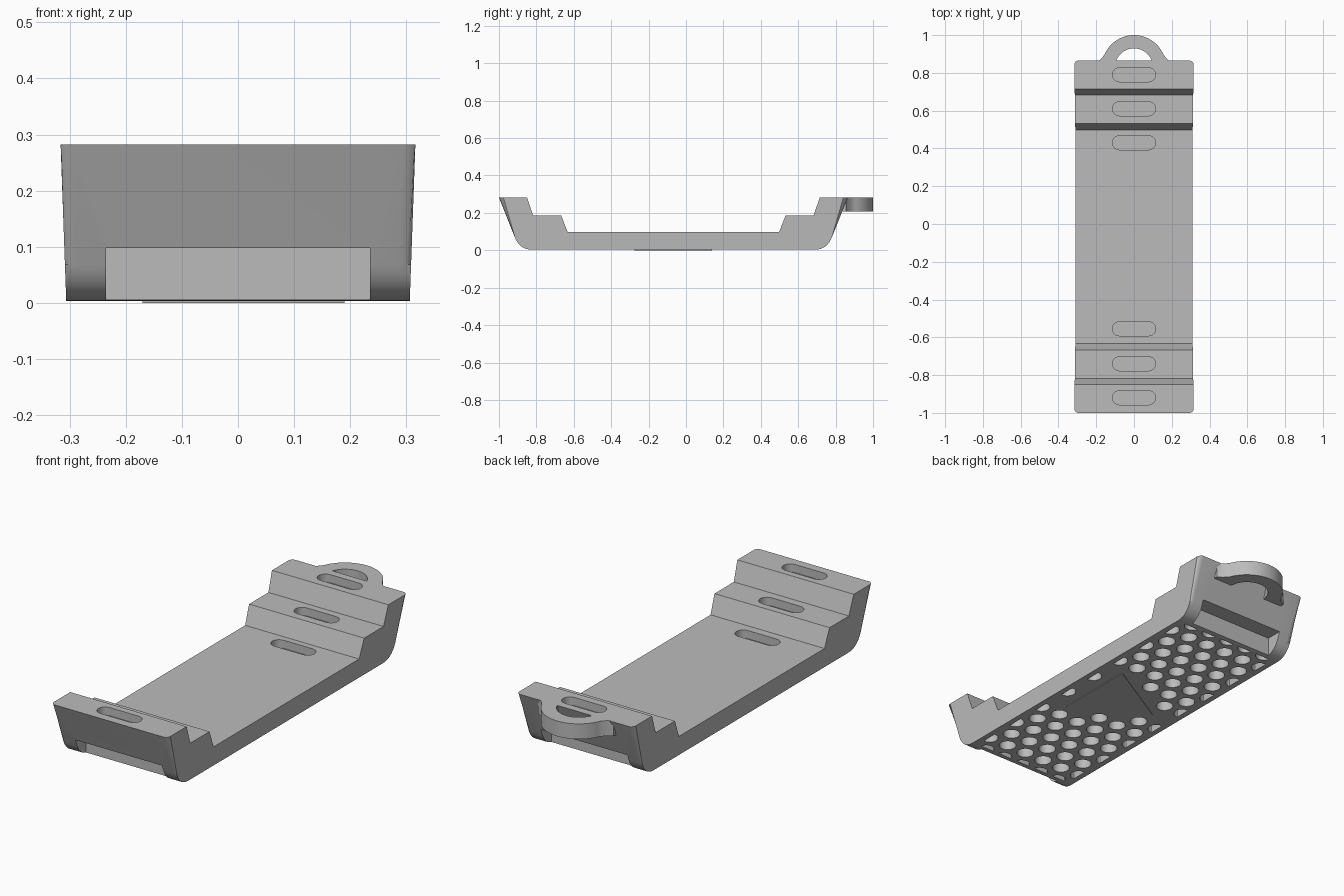
import bpy, bmesh, math

if "Cube" in bpy.data.objects:
    bpy.data.objects.remove(bpy.data.objects["Cube"], do_unlink=True)

MID = -0.0675      # middle of the tray along y (the loop sits beyond it)
BASE = 0.003       # underside height, the triangular pad fills the gap to 0

grey = bpy.data.materials.new("plain grey")
grey.use_nodes = True
grey.diffuse_color = (0.5, 0.5, 0.5, 1)
grey.node_tree.nodes["Principled BSDF"].inputs["Base Color"].default_value = (0.5, 0.5, 0.5, 1)


def finish(name, bm):
    bmesh.ops.recalc_face_normals(bm, faces=bm.faces)
    mesh = bpy.data.meshes.new(name)
    bm.to_mesh(mesh)
    bm.free()
    mesh.materials.append(grey)
    obj = bpy.data.objects.new(name, mesh)
    bpy.context.collection.objects.link(obj)
    return obj


def add_prism(bm, outline, low, high):
    """Upright prism over an (x, y) outline."""
    clean = []
    for p in outline:
        if not clean or math.dist(p, clean[-1]) > 1e-5:
            clean.append(p)
    if math.dist(clean[0], clean[-1]) < 1e-5:
        clean.pop()
    rings = [[bm.verts.new((x, y, z)) for x, y in clean] for z in (low, high)]
    bm.faces.new(rings[0][::-1])
    bm.faces.new(rings[1])
    n = len(clean)
    for i in range(n):
        j = (i + 1) % n
        bm.faces.new((rings[0][i], rings[0][j], rings[1][j], rings[1][i]))


def arc(cx, cy, r, start, end, steps):
    angles = [math.radians(start + (end - start) * i / steps) for i in range(steps + 1)]
    return [(cx + r * math.cos(a), cy + r * math.sin(a)) for a in angles]


def combine(target, tool, operation):
    mod = target.modifiers.new(operation.lower(), "BOOLEAN")
    mod.operation = operation
    mod.solver = "EXACT"
    mod.object = tool
    bpy.ops.object.select_all(action="DESELECT")
    bpy.context.view_layer.objects.active = target
    target.select_set(True)
    bpy.ops.object.modifier_apply(modifier=mod.name)
    bpy.data.objects.remove(tool, do_unlink=True)


# Tray body: stepped side profile, mirrored end to end and swept across x
def bezier(a, b, c, steps=8):
    return [tuple((1 - t) ** 2 * p + 2 * t * (1 - t) * q + t * t * r for p, q, r in zip(a, b, c))
            for t in (i / steps for i in range(steps + 1))]


steps = [(0.565, 0.097), (0.6, 0.187), (0.75, 0.187), (0.7825, 0.282)]
outer = [(0.9325, 0.282)] + bezier((0.847, 0.068), (0.821, BASE), (0.755, BASE))
half = steps + outer
profile = half + [(-u, z) for u, z in reversed(half)]

bm = bmesh.new()
sides = []
for s in (-1, 1):
    sides.append([bm.verts.new((s * (0.306 + 0.036 * z), u + MID, z)) for u, z in profile])
bm.faces.new(sides[0])
bm.faces.new(sides[1][::-1])
count = len(profile)
for i in range(count):
    j = (i + 1) % count
    bm.faces.new((sides[0][i], sides[0][j], sides[1][j], sides[1][i]))
# Round the side edges along the ends and the underside only
first, last = len(steps), count - len(steps) - 1
rim = [bm.edges.get((row[i], row[i + 1])) for row in sides for i in range(first, last)]
bmesh.ops.bevel(bm, geom=rim, offset=0.022, segments=5, profile=0.5,
                affect="EDGES", clamp_overlap=False)
tray = finish("tray_body", bm)

# Carrying loop at the back
bm = bmesh.new()
flare = [(0.205, 0.855), (0.18, 0.868), (0.163, 0.888)]
ring = [(0.205, 0.8)] + flare + arc(0, 0.83, 0.17, 22, 158, 24)
ring += [(-x, y) for x, y in reversed(flare)] + [(-0.205, 0.8), (-0.1, 0.8)]
ring += arc(0, 0.83, 0.1, 180, 0, 24) + [(0.1, 0.8)]
add_prism(bm, ring, 0.207, 0.282)
combine(tray, finish("loop_part", bm), "UNION")

# Wide notches under both ends
bm = bmesh.new()
for s in (-1, 1):
    near, far = sorted((MID + s * 0.777, MID + s * 0.99))
    add_prism(bm, [(-0.235, near), (0.235, near), (0.235, far), (-0.235, far)], -0.1, 0.098)
combine(tray, finish("notch_cutter", bm), "DIFFERENCE")

# Strap slots, one in each step
bm = bmesh.new()
for y, top in ((0.79, 0.282), (0.61, 0.187), (0.43, 0.097),
               (-0.555, 0.097), (-0.74, 0.187), (-0.92, 0.282)):
    slot = arc(0.078, y, 0.037, -90, 90, 10) + arc(-0.078, y, 0.037, 90, 270, 10)
    add_prism(bm, slot, top - 0.04, top + 0.05)
combine(tray, finish("slot_cutter", bm), "DIFFERENCE")

# Honeycomb of blind round holes underneath, left out around the pad
PITCH, RADIUS = 0.11, 0.04
X_LIMIT, Y_LIMIT = 0.278, 0.752
PAD_X, PAD_R = 0.07, 0.24


def near_pad(x, y):
    for a in (0, 120, 240):
        d = (x - PAD_X) * math.cos(math.radians(a)) + (y - MID) * math.sin(math.radians(a))
        if d > PAD_R / 2 + 0.035:
            return False
    return True


bm = bmesh.new()
row_gap = PITCH * math.sqrt(3) / 2
for row in range(-8, 9):
    for col in range(-3, 4):
        x = (col + 0.5 * (row % 2)) * PITCH
        y = MID + row * row_gap
        if abs(x) > X_LIMIT + 0.01 or abs(y - MID) > Y_LIMIT + 0.015 or near_pad(x, y):
            continue
        hole = [(max(-X_LIMIT, min(X_LIMIT, px)),
                 max(MID - Y_LIMIT, min(MID + Y_LIMIT, py)))
                for px, py in arc(x, y, RADIUS, 0, 345, 23)]
        add_prism(bm, hole, -0.05, 0.05)
combine(tray, finish("hole_cutter", bm), "DIFFERENCE")

bpy.ops.object.select_all(action="DESELECT")
tray.select_set(True)
bpy.context.view_layer.objects.active = tray
bpy.ops.object.shade_smooth_by_angle(angle=math.radians(30))

# Plain triangular pad on the underside
bm = bmesh.new()
add_prism(bm, arc(PAD_X, MID, PAD_R, 60, 300, 2), 0.0, BASE + 0.002)
finish("underside_pad", bm)
